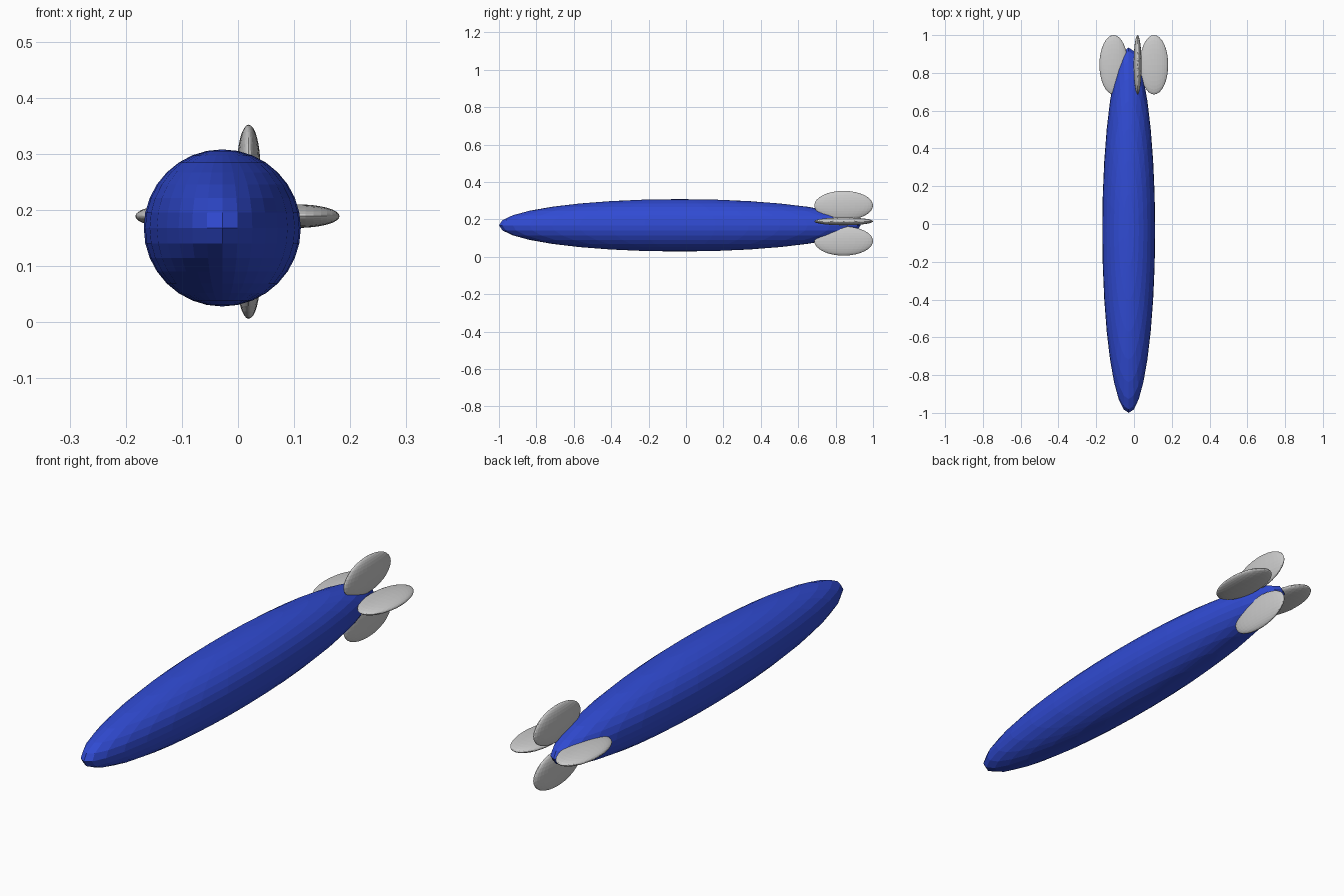
import bpy
from math import pi, cos, sin

if "Cube" in bpy.data.objects:
    bpy.data.objects.remove(bpy.data.objects["Cube"])


def ellipsoid(name, centre, radii, color=None):
    """Flat-faced sphere stretched to the given half sizes, poles along z."""
    bpy.ops.mesh.primitive_uv_sphere_add(segments=32, ring_count=16, radius=1, location=centre)
    obj = bpy.context.object
    obj.name = name
    obj.scale = radii
    if color:
        mat = bpy.data.materials.new(name + "_paint")
        mat.diffuse_color = color
        mat.use_nodes = True
        mat.node_tree.nodes["Principled BSDF"].inputs["Base Color"].default_value = mat.diffuse_color
        obj.data.materials.append(mat)
    return obj


# Long blue hull, slightly off to the left of the fins
ellipsoid("hull", (-0.028, -0.033, 0.168), (0.14, 0.967, 0.14), (0.03, 0.07, 0.65, 1))

# Four tail fins in a cross, each a thin upright disc turned about the y axis
AXIS_X, AXIS_Z = 0.0, 0.182
fins = {
    "top_fin": (0.019, 0.274, 0),
    "bottom_fin": (0.019, 0.084, pi),
    "right_fin": (0.106, 0.189, pi / 2),
    "left_fin": (-0.108, 0.189, -pi / 2),
}
for name, (x, z, turn) in fins.items():
    fin = ellipsoid(name, (x, 0.843, z), (0.021, 0.157, 0.078 if "_fin" in name and abs(x) < 0.05 else 0.075))
    fin.rotation_euler.y = turn
